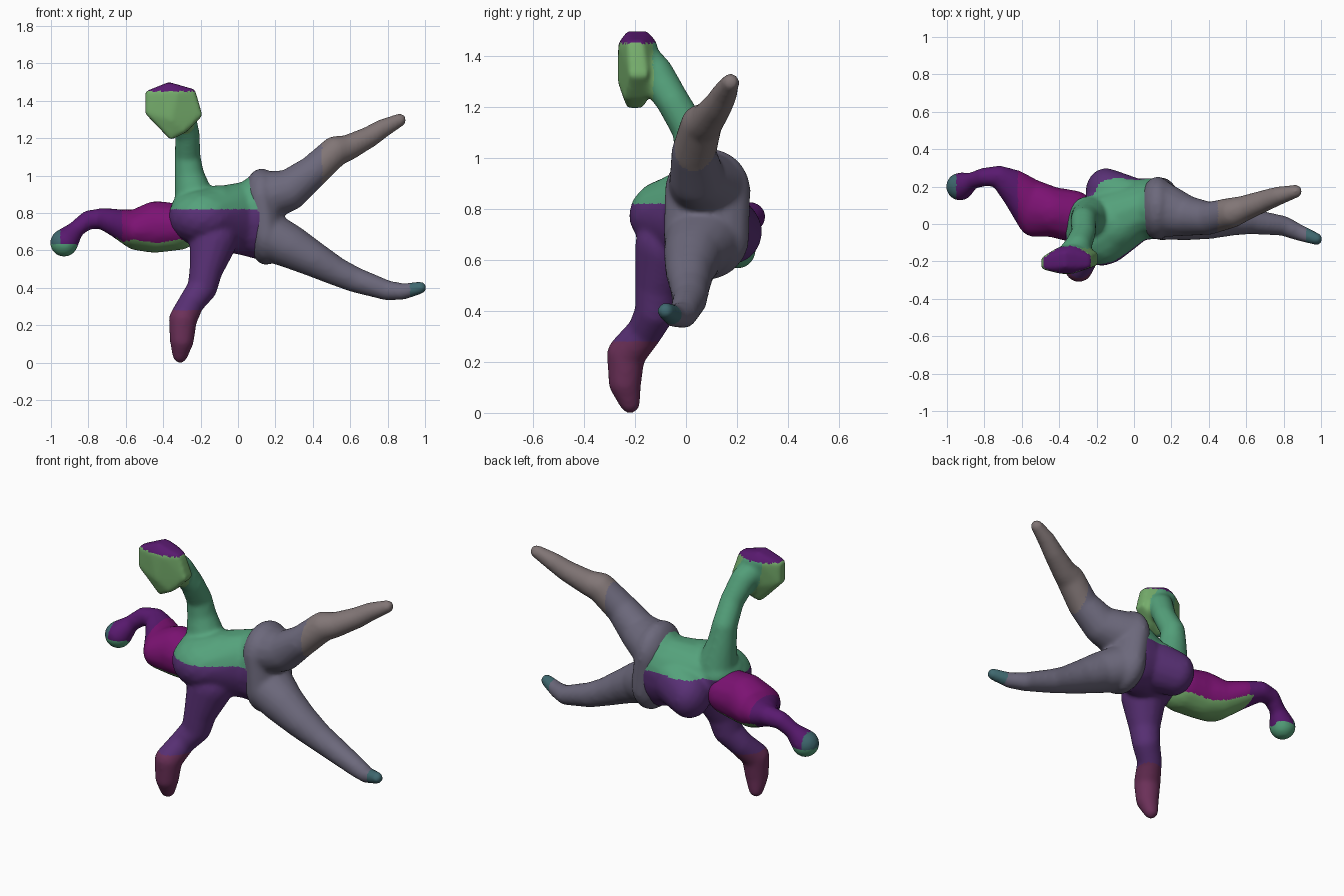
import bpy, bmesh, math
from mathutils import Vector

if "Cube" in bpy.data.objects:
    bpy.data.objects.remove(bpy.data.objects["Cube"])

COLORS = {
    "green": (.09, .36, .2), "light_green": (.18, .42, .15), "purple": (.1, .03, .18),
    "magenta": (.2, .006, .17), "plum": (.15, .03, .1), "dark_violet": (.1, .01, .16),
    "slate": (.15, .14, .2), "taupe": (.22, .18, .18), "teal": (.05, .14, .16),
}
MATS = {}
for name, rgb in COLORS.items():
    MATS[name] = bpy.data.materials.new(name)
    MATS[name].diffuse_color = (*rgb, 1)


def ball(x, y, z, r):
    """Points spread over a sphere (r) or an ellipsoid (rx, ry, rz)."""
    rx, ry, rz = r if isinstance(r, tuple) else (r, r, r)
    pts = []
    for i in range(120):
        h = 1 - 2 * (i + .5) / 120
        a, s = i * 2.39996, math.sqrt(1 - h * h)
        pts.append(Vector((x + rx * s * math.cos(a), y + ry * s * math.sin(a), z + rz * h)))
    return pts


def add_hull(bm, pts):
    """Adds the convex hull of the points as a closed lump."""
    tmp = bmesh.new()
    for p in pts:
        tmp.verts.new(p)
    bmesh.ops.convex_hull(tmp, input=tmp.verts[:])
    bmesh.ops.delete(tmp, geom=[v for v in tmp.verts if not v.link_faces], context='VERTS')
    bmesh.ops.recalc_face_normals(tmp, faces=tmp.faces[:])
    me = bpy.data.meshes.new("lump")
    tmp.to_mesh(me)
    tmp.free()
    bm.from_mesh(me)
    bpy.data.meshes.remove(me)


def sculpt(name, chains, rule, hulls=()):
    """Fuses chains of balls into one smooth skin and paints it by rule(center, normal)."""
    bm = bmesh.new()
    for chain in chains:
        balls = [ball(*b) for b in chain]
        for a, b in zip(balls, balls[1:]):
            add_hull(bm, a + b)
    for pts in hulls:
        add_hull(bm, [Vector(p) for p in pts])
    me = bpy.data.meshes.new(name)
    bm.to_mesh(me)
    bm.free()
    ob = bpy.data.objects.new(name, me)
    bpy.context.collection.objects.link(ob)
    rm = ob.modifiers.new("fuse", 'REMESH')
    rm.mode, rm.voxel_size = 'VOXEL', .011
    sm = ob.modifiers.new("soften", 'SMOOTH')
    sm.factor, sm.iterations = .5, 12
    bpy.context.view_layer.update()
    baked = bpy.data.meshes.new_from_object(ob.evaluated_get(bpy.context.evaluated_depsgraph_get()))
    ob.modifiers.clear()
    ob.data = baked
    baked.materials.clear()
    names = list(COLORS)
    for n in names:
        baked.materials.append(MATS[n])
    for p in baked.polygons:
        p.use_smooth = True
        p.material_index = names.index(rule(p.center, p.normal))
    return ob


# Torso with both arms
torso = [(-.18, -.03, .775, (.195, .195, .155)), (.04, .08, .77, (.1, .165, .2)),
         (.11, .082, .785, (.1, .165, .235))]
shoulder = [(-.25, .0, .82, (.11, .15, .1)), (-.1, .0, .84, (.12, .14, .11))]
back_bulge = [(-.15, .17, .71, (.11, .13, .13)), (.03, .1, .76, (.08, .14, .16))]
raised_arm = [(-.23, .03, .86, .11), (-.26, .03, 1.0, .08), (-.27, .02, 1.1, .07),
              (-.27, -.05, 1.22, .066), (-.3, -.12, 1.33, .073), (-.33, -.16, 1.37, .075)]
lowered_arm = [(-.13, -.07, .66, .13), (-.17, -.11, .5, .09), (-.19, -.12, .4, .08),
               (-.25, -.16, .32, .07), (-.295, -.235, .23, .076), (-.3, -.24, .12, .065),
               (-.31, -.22, .038, .041)]
# Blocky raised fist
fist = [(x, y, z) for x, z, y0, y1 in (
    (-.495, 1.45, -.24, -.18), (-.23, 1.46, -.23, -.17), (-.37, 1.5, -.23, -.15),
    (-.4, 1.45, -.265, -.12), (-.32, 1.45, -.265, -.11), (-.19, 1.32, -.22, -.15),
    (-.495, 1.33, -.24, -.18), (-.36, 1.3, -.27, -.12),
    (-.36, 1.19, -.23, -.17), (-.28, 1.23, -.24, -.15)) for y in (y0, y1)]


def paint_torso(c, n):
    if c.x > .07 + (1.04 - c.z) * .17:
        return "slate"
    if c.z > 1.45:
        return "dark_violet"
    if c.z > 1.2 and c.y < -.13:
        return "light_green"
    if c.z < .28:
        return "plum"
    return "green" if c.z > .82 else "purple"


sculpt("torso_and_arms", [torso, shoulder, back_bulge, raised_arm, lowered_arm],
       paint_torso, [fist])

# Head with the drooping cap and its end ball
cap = [(-.32, .04, .725, (.12, .14, .125)), (-.44, .065, .725, (.12, .135, .14)),
       (-.54, .085, .71, (.1, .155, .11)), (-.63, .18, .74, (.078, .11, .08)),
       (-.72, .255, .77, .058), (-.8, .252, .765, .05), (-.87, .23, .71, .045)]
cap_ball = [(-.87, .23, .71, .045), (-.93, .2, .64, .076)]


def paint_cap(c, n):
    if c.x < -.86:
        return "green" if c.z < .63 else "teal" if c.x < -.95 else "dark_violet"
    if n.z < -.6 and c.x > -.65:
        return "light_green"
    return "magenta" if c.x > -.62 else "dark_violet"


sculpt("head_with_cap", [cap, cap_ball], paint_cap)

# Hips and both legs
hips = [(.125, .085, .87, (.1, .17, .17)), (.15, .08, .69, (.1, .17, .17))]
upper_leg = [(.14, .085, .885, (.1, .155, .14)), (.27, .045, .92, .11), (.4, .03, 1.02, .088),
             (.52, .06, 1.13, .082), (.58, .08, 1.145, .07), (.7, .125, 1.205, .058),
             (.77, .15, 1.25, .051), (.865, .175, 1.297, .036)]
lower_leg = [(.16, .07, .68, (.1, .155, .14)), (.27, .03, .625, .118), (.4, .015, .555, .096),
             (.52, .015, .49, .078), (.62, .015, .445, .069), (.8, -.01, .385, .054),
             (.88, -.045, .38, .045), (.975, -.08, .4, .034)]


def paint_legs(c, n):
    if c.z > .95 and c.x > .45:
        return "taupe"
    return "teal" if c.x > .92 else "slate"


sculpt("hips_and_legs", [hips, upper_leg, lower_leg], paint_legs)

for m in bpy.data.materials:
    if m.users and not m.is_grease_pencil:
        m.use_nodes = True
        m.node_tree.nodes["Principled BSDF"].inputs["Base Color"].default_value = m.diffuse_color
